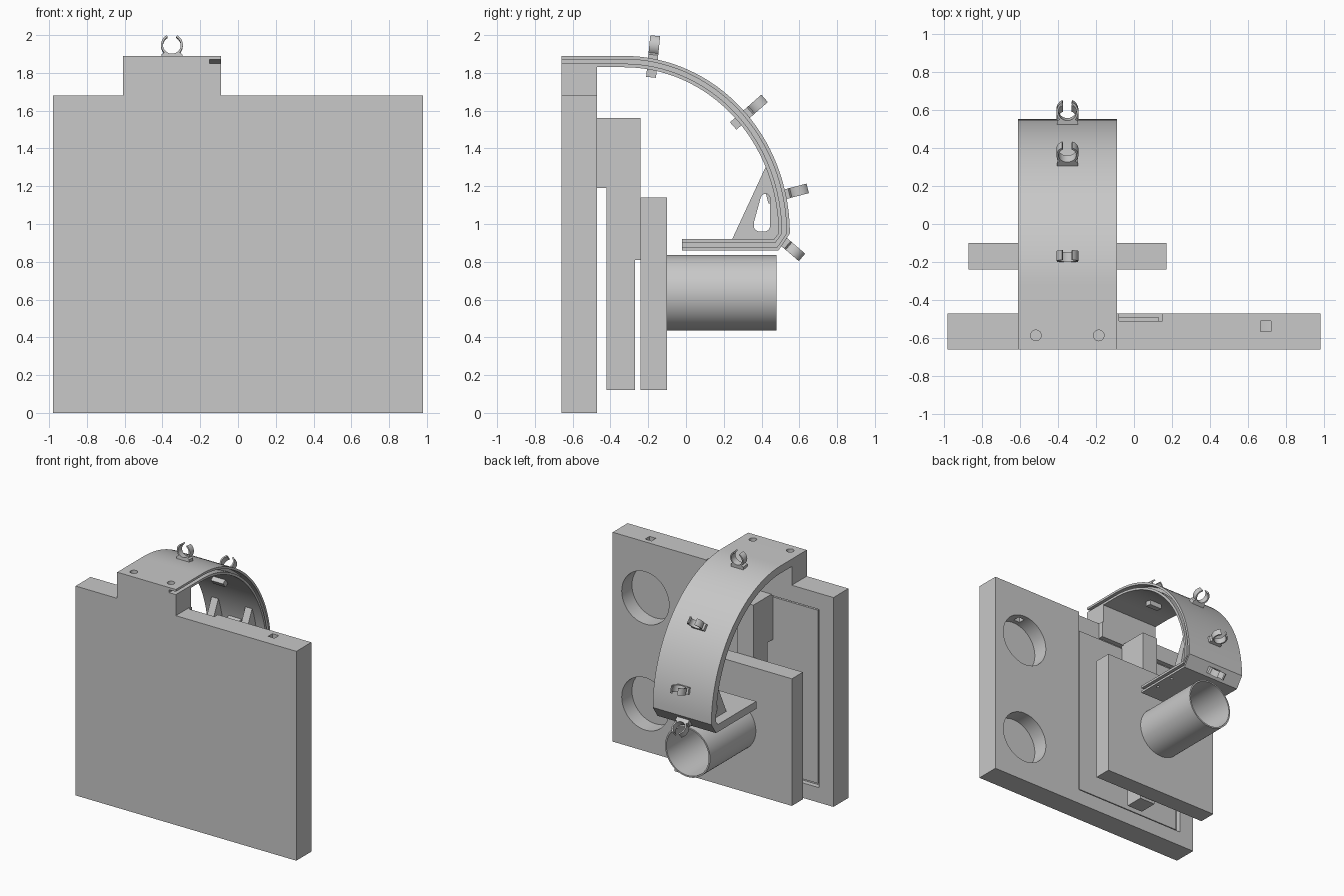
import bpy, bmesh, math
from mathutils import Matrix, Vector

cube = bpy.data.objects.get("Cube")
if cube:
    bpy.data.objects.remove(cube, do_unlink=True)

grey = bpy.data.materials.new("plain_grey")
grey.use_nodes = True
grey.diffuse_color = (0.58, 0.58, 0.58, 1)
grey.node_tree.nodes["Principled BSDF"].inputs["Base Color"].default_value = (0.58, 0.58, 0.58, 1)

AXES = {"x": lambda u, v, w: (w, u, v),   # profile in y, z
        "y": lambda u, v, w: (u, w, v),   # profile in x, z
        "z": lambda u, v, w: (u, v, w)}   # profile in x, y


def prism(name, profile, axis, low, high):
    """Extrude a closed 2D profile along one axis."""
    bm = bmesh.new()
    place = AXES[axis]
    base = bm.faces.new([bm.verts.new(place(u, v, low)) for u, v in profile])
    grown = bmesh.ops.extrude_face_region(bm, geom=[base])
    verts = [g for g in grown["geom"] if isinstance(g, bmesh.types.BMVert)]
    bmesh.ops.translate(bm, verts=verts, vec=Vector(place(0, 0, high - low)))
    bmesh.ops.recalc_face_normals(bm, faces=bm.faces)
    mesh = bpy.data.meshes.new(name)
    bm.to_mesh(mesh)
    bm.free()
    mesh.materials.append(grey)
    obj = bpy.data.objects.new(name, mesh)
    bpy.context.collection.objects.link(obj)
    return obj


def box(name, x, y, z):
    return prism(name, [(x[0], y[0]), (x[1], y[0]), (x[1], y[1]), (x[0], y[1])], "z", *z)


def arc(cu, cv, r, start, end, n):
    angles = [math.radians(start + (end - start) * i / n) for i in range(n + 1)]
    return [(cu + r * math.cos(a), cv + r * math.sin(a)) for a in angles]


def rod(name, cu, cv, r, axis, low, high, n=48):
    return prism(name, arc(cu, cv, r, 0, 360, n)[:-1], axis, low, high)


def select(obj):
    bpy.ops.object.select_all(action="DESELECT")
    obj.select_set(True)
    bpy.context.view_layer.objects.active = obj


def carve(obj, cutters):
    select(obj)
    for cutter in cutters:
        mod = obj.modifiers.new("cut", "BOOLEAN")
        mod.operation, mod.solver, mod.object = "DIFFERENCE", "EXACT", cutter
        bpy.ops.object.modifier_apply(modifier=mod.name)
        bpy.data.objects.remove(cutter, do_unlink=True)


def smooth(obj):
    select(obj)
    bpy.ops.object.shade_smooth_by_angle(angle=math.radians(30))


MID = -0.35               # centre line of the arm and drum
ARM = (-0.61, -0.09)      # width of the arm

# Back board with raised tab, blind holes, wire slot and panel recess
board = prism("back_board", [(-0.98, 0), (0.98, 0), (0.98, 1.68), (ARM[1], 1.68),
                             (ARM[1], 1.84), (ARM[0], 1.84), (ARM[0], 1.68), (-0.98, 1.68)],
              "y", -0.66, -0.47)
carve(board, [
    rod("cut_upper", 0.69, 1.23, 0.21, "y", -0.60, -0.4),
    rod("cut_lower", 0.69, 0.38, 0.21, "y", -0.60, -0.4),
    box("cut_wire", (0.663, 0.72), (-0.565, -0.51), (1.3, 1.8)),
    prism("cut_recess", [(-0.85, 0.12), (0.15, 0.12), (0.15, 1.8), (-0.08, 1.8),
                         (-0.08, 1.55), (-0.85, 1.55)], "y", -0.51, -0.4),
    rod("cut_screw_left", MID + 0.165, -0.585, 0.028, "z", 1.75, 1.9, 24),
    rod("cut_screw_right", MID - 0.165, -0.585, 0.028, "z", 1.75, 1.9, 24)])
smooth(board)

# Thin panel inside the recess
box("recess_panel", (-0.83, 0.13), (-0.515, -0.49), (0.14, 1.53))

# Stepped bracket and front plate
prism("stepped_bracket", [(-0.495, 1.19), (-0.42, 1.19), (-0.42, 0.12), (-0.27, 0.12), (-0.27, 0.81),
                          (-0.235, 0.81), (-0.235, 1.14), (-0.24, 1.14), (-0.24, 1.56), (-0.495, 1.56)],
      "x", -0.43, -0.29)
box("carrier_plate", (-0.87, 0.17), (-0.24, -0.10), (0.12, 1.14))

# Hollow drum
drum = rod("hollow_drum", MID, 0.635, 0.2, "y", -0.11, 0.48, 64)
carve(drum, [rod("cut_drum", MID, 0.635, 0.188, "y", -0.10, 0.6, 64)])
smooth(drum)


# Curved arm: flat start, quarter ellipse, bevelled corner, flat tray
def arm_path(d, extra=0):
    path = [(-0.66 - extra, 1.89 - d)]
    for i in range(33):
        a = math.pi / 2 * (1 - i / 32)
        path.append((-0.33 + (0.88 - d) * math.cos(a), 0.95 + (0.94 - d) * math.sin(a)))
    return path + [(0.49 - 0.4 * d, 0.86 + d), (-0.02 - extra, 0.86 + d)]


def band(name, outer, inner, x, extra=0):
    return prism(name, arm_path(outer, extra) + arm_path(inner, extra)[::-1], "x", *x)


arm = band("curved_arm", 0, 0.06, ARM)
cuts = [band("cut_groove", 0.018, 0.041, (-0.15, 0), 0.05)]
for side in (-1, 1):
    cuts.append(rod("cut_screw", MID + side * 0.165, -0.585, 0.028, "z", 1.7, 2, 24))
for y in (0.13, 0.29):
    cuts.append(rod("cut_pin", -0.13, y, 0.012, "z", 0.8, 0.89, 16))
carve(arm, cuts)
smooth(arm)

# Gussets between tray and arm, each with a tapered window
for name, x in (("right_gusset", -0.53), ("left_gusset", -0.23)):
    gusset = prism(name, [(0.24, 0.91), (0.49, 0.91), (0.51, 0.95), (0.475, 1.2), (0.43, 1.32)],
                   "x", x, x + 0.06)
    window = arc(0.42, 1.135, 0.025, 0, 160, 8) + [(0.36, 1.01)] \
        + arc(0.392, 0.995, 0.035, 200, 270, 5) + arc(0.415, 0.99, 0.03, 270, 360, 5)
    carve(gusset, [prism("cut_window", window, "x", x - 0.1, x + 0.2)])

# Open ring clips standing on the arm, with stubs on its inner face
ring_z, half = 0.07, 0.055
clip_profile = [(half, -0.03), (half, 0.02)] + arc(0, ring_z, 0.058, -45, 62, 14) \
    + arc(0, ring_z, 0.047, 62, -242, 32) + arc(0, ring_z, 0.058, 118, 225, 14) \
    + [(-half, 0.02), (-half, -0.03)]
CLIPS = [("top_clip", -0.175, 1.876, 0.1, 1, True),
         ("upper_clip", 0.325, 1.585, 0.75, 0.66, True),
         ("lower_clip", 0.527, 1.158, 0.96, 0.25, True),
         ("corner_clip", 0.522, 0.902, 0.76, -0.65, False)]
for name, y, z, dy, dz, stub in CLIPS:
    place = Matrix.Translation((MID, y, z)) @ Matrix.Rotation(-math.atan2(dy, dz), 4, "X")
    clip = prism(name, clip_profile, "y", -0.026, 0.026)
    clip.matrix_world = place
    smooth(clip)
    if stub:
        inner = box(name + "_stub", (-half, half), (-0.026, 0.026), (-0.1, -0.05))
        inner.matrix_world = place
